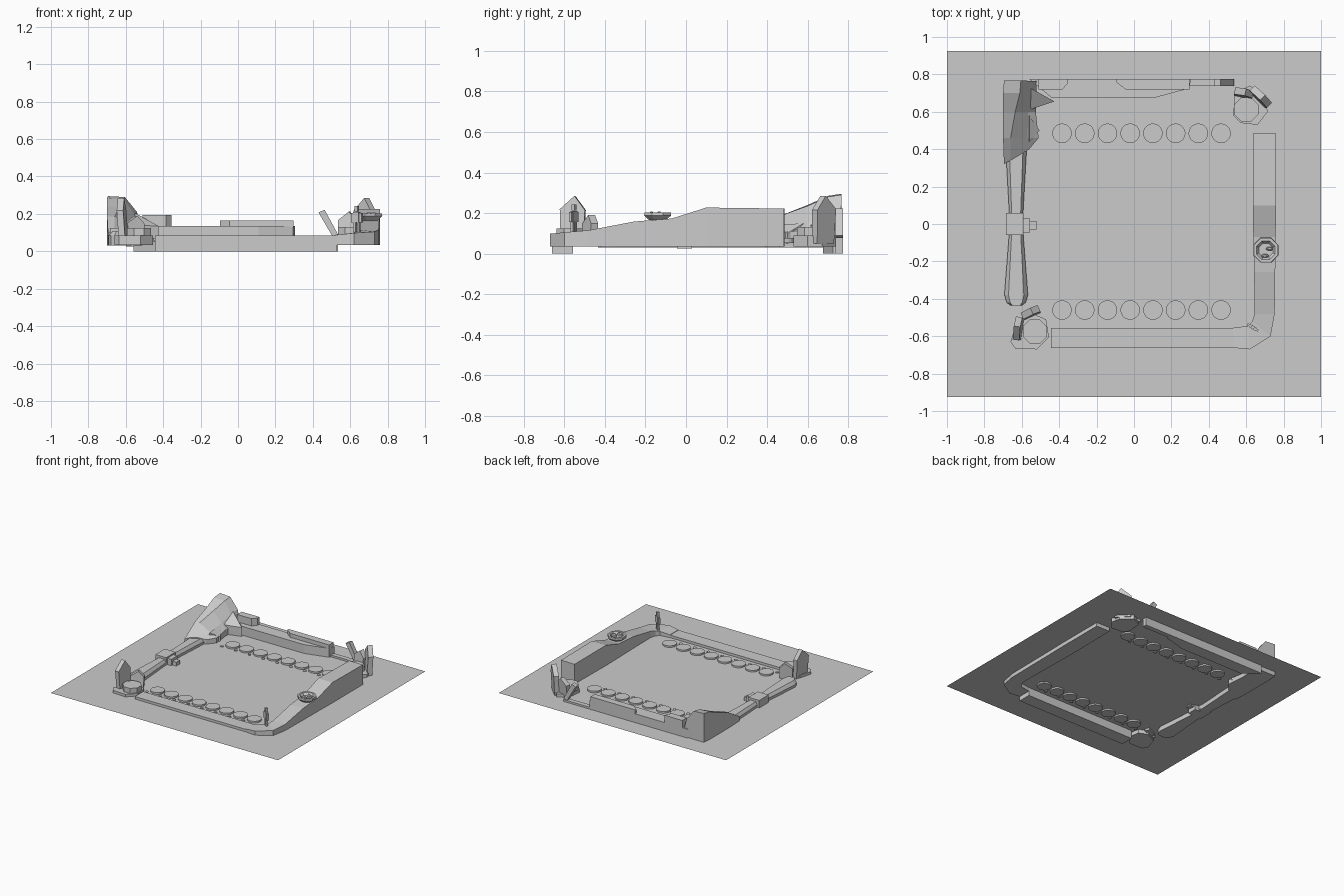
import bpy, bmesh, math
from mathutils import Matrix, Vector

if "Cube" in bpy.data.objects:
    bpy.data.objects.remove(bpy.data.objects["Cube"])


def finish(name, bm):
    bmesh.ops.recalc_face_normals(bm, faces=bm.faces)
    me = bpy.data.meshes.new(name)
    bm.to_mesh(me)
    bm.free()
    ob = bpy.data.objects.new(name, me)
    bpy.context.collection.objects.link(ob)
    return ob


def loft(name, rings):
    bm = bmesh.new()
    vs = [[bm.verts.new(p) for p in r] for r in rings]
    n = len(vs[0])
    for a, b in zip(vs, vs[1:]):
        for i in range(n):
            j = (i + 1) % n
            bm.faces.new((a[i], a[j], b[j], b[i]))
    bm.faces.new(vs[0])
    bm.faces.new(vs[-1])
    return finish(name, bm)


def prism(name, pts, z0, z1):
    return loft(name, [[(x, y, z) for x, y in pts] for z in (z0, z1)])


def box(name, x0, x1, y0, y1, z0, z1):
    return prism(name, [(x0, y0), (x1, y0), (x1, y1), (x0, y1)], z0, z1)


def ring(cx, cy, r, z, n):
    return [(cx + r * math.cos((i + .5) * math.tau / n),
             cy + r * math.sin((i + .5) * math.tau / n), z) for i in range(n)]


def disc(name, cx, cy, r, z0, z1, n=8):
    return loft(name, [ring(cx, cy, r, z0, n), ring(cx, cy, r, z1, n)])


def slab(name, cx, cy, angle, w, t, z0, z1, lean=0.0):
    # upright stone with a pointed top; leans along its own thickness
    h = z1 - z0
    prof = [(-w * .45, 0), (w * .45, 0), (w / 2, h * .7), (w * .08, h), (-w / 2, h * .72)]
    ob = loft(name, [[(x, y + lean * z / h, z) for x, z in prof] for y in (-t / 2, t / 2)])
    ob.data.transform(Matrix.Translation((cx, cy, z0)) @ Matrix.Rotation(math.radians(angle), 4, 'Z'))
    return ob


# ground sheet
bm = bmesh.new()
bm.faces.new([bm.verts.new(p) for p in
              ((-1, -.925, .065), (1, -.925, .065), (1, .925, .065), (-1, .925, .065))])
finish("ground_sheet", bm)

# two rows of round bases with small markers
for row, y, ym in (("back", .485, .433), ("front", -.46, -.513)):
    for i in range(8):
        x = -.385 + .1215 * i
        disc(f"{row}_base_{i}", x, y, .052, .053, .078, 24)
        disc(f"{row}_marker_{i}", x - .06, ym, .013, .058, .07, 10)

# front wall, and right wall with its curved front corner
box("front_wall", -.445, .53, -.662, -.557, 0, .085)
path = [((.53, -.555), (.53, -.662), .088), ((.61, -.545), (.62, -.67), .098),
        ((.632, -.52), (.73, -.6), .105), ((.645, -.48), (.752, -.48), .115),
        ((.642, -.257), (.755, -.257), .158), ((.638, -.07), (.757, -.07), .173),
        ((.635, .1), (.76, .1), .227), ((.64, .487), (.76, .484), .222)]
loft("right_wall", [[(*a, .035), (*b, .035), (*b, z), (*a, z)] for a, b, z in path])

# back wall with raised blocks, low end and leaning plank
prism("back_wall", [(-.56, .775), (-.44, .675), (.11, .675), (.295, .725), (.305, .775)], 0, .135)
prism("back_block_left", [(-.51, .775), (-.355, .775), (-.355, .75), (-.385, .718), (-.51, .718)], .13, .193)
prism("back_block_right", [(-.095, .775), (.298, .775), (.298, .72), (-.045, .72), (-.095, .758)], .13, .166)
box("back_wall_end", .3, .535, .738, .775, 0, .08)
loft("leaning_plank", [[(x, y, z) for x, z in ((.505, .08), (.535, .09), (.463, .222), (.43, .208))]
                       for y in (.738, .775)])

# corner tower sloping down to the left wall
secs = [(.32, .40, [(-.695, .10), (-.66, .115), (-.61, .115), (-.56, .10)]),
        (.46, .46, [(-.70, .185), (-.66, .185), (-.57, .135), (-.51, .105)]),
        (.60, .60, [(-.70, .24), (-.635, .235), (-.565, .155), (-.525, .115)]),
        (.70, .70, [(-.70, .285), (-.61, .28), (-.55, .19), (-.52, .125)]),
        (.768, .765, [(-.695, .295), (-.605, .29), (-.54, .21), (-.52, .13)])]
rings = []
for ya, yb, pts in secs:
    p = [(pts[0][0], .03)] + pts + [(pts[-1][0], .03)]
    x0, x1 = p[0][0], p[-1][0]
    rings.append([(x, ya + (yb - ya) * (x - x0) / (x1 - x0), z) for x, z in p])
loft("corner_tower", rings)
for nm, tip, y0, y1, zt in (("tower_spur_large", (-.425, .655), .61, .73, .21),
                            ("tower_spur_small", (-.505, .50), .44, .58, .15)):
    bm = bmesh.new()
    for p in ((*tip, .05), (*tip, .135 if zt > .2 else .10), (-.57, y0, .05), (-.57, y1, .05),
              (-.56, y0, .14), (-.56, y1, zt)):
        bm.verts.new(p)
    bmesh.ops.convex_hull(bm, input=bm.verts)
    finish(nm, bm)

# left wall, waisted in the middle, with bevelled top
left = [(-.435, .03), (-.42, .05), (-.38, .063), (-.06, .038), (.06, .037), (.40, .056)]
loft("left_wall", [[(-.63 - w, y, .03), (-.63 + w, y, .03), (-.63 + w, y, .085),
                    (-.63 + w * .65, y, .108), (-.63 - w * .65, y, .108), (-.63 - w, y, .085)]
                   for y, w in left])
box("gate_block", -.685, -.59, -.06, .058, .035, .125)
box("gate_step", -.60, -.555, -.045, .03, .025, .115)
box("gate_step_end", -.56, -.522, -.03, .015, .055, .095)

# round platforms with standing stones
prism("front_left_footing", [(-.66, -.63), (-.635, -.665), (-.52, -.67), (-.455, -.605),
                             (-.47, -.51), (-.54, -.48), (-.63, -.53)], .035, .085)
disc("front_left_platform", -.53, -.575, .07, .08, .125)
slab("front_left_stone_tall", -.612, -.56, 82, .125, .035, .05, .285, .015)
slab("front_left_stone_short", -.55, -.478, 25, .10, .038, .05, .19, .01)
prism("back_right_footing", [(.53, .58), (.57, .54), (.66, .53), (.715, .60), (.70, .67),
                             (.62, .74), (.54, .70)], .035, .09)
disc("back_right_platform", .60, .612, .07, .08, .13)
slab("back_right_stone_tall", .672, .675, -45, .13, .038, .05, .285, .012)
slab("back_right_stone_short", .585, .692, -12, .10, .038, .05, .212, .015)

# faceted bowl with two pebbles on the right wall
loft("bowl", [ring(.705, -.14, r, z, 8) for r, z in
              ((.045, .165), (.072, .188), (.07, .203), (.054, .203), (.04, .185))])
for i, (x, y) in enumerate(((.725, -.132), (.7, -.17))):
    loft(f"pebble_{i}", [[(x + (px - x) * 1.3, y + (py - y) * .7, z) for px, py, z in ring(x, y, r, z, 8)]
                         for r, z in ((.016, .18), (.016, .2), (.008, .207))])

# small standing figure at the front right corner
turn = Matrix.Translation((.635, -.553, .095)) @ Matrix.Rotation(math.radians(-32), 4, 'Z')
for nm, a in (("leg_left", (-.018, -.005, -.007, .007, 0, .06)), ("leg_right", (.005, .018, -.007, .007, 0, .06)),
              ("torso", (-.018, .018, -.009, .009, .06, .115)), ("arm_left", (-.034, -.018, -.006, .006, .06, .11)),
              ("arm_right", (.018, .034, -.006, .006, .06, .11)), ("head", (-.009, .009, -.009, .009, .118, .148))):
    box("figure_" + nm, *a).data.transform(turn)
